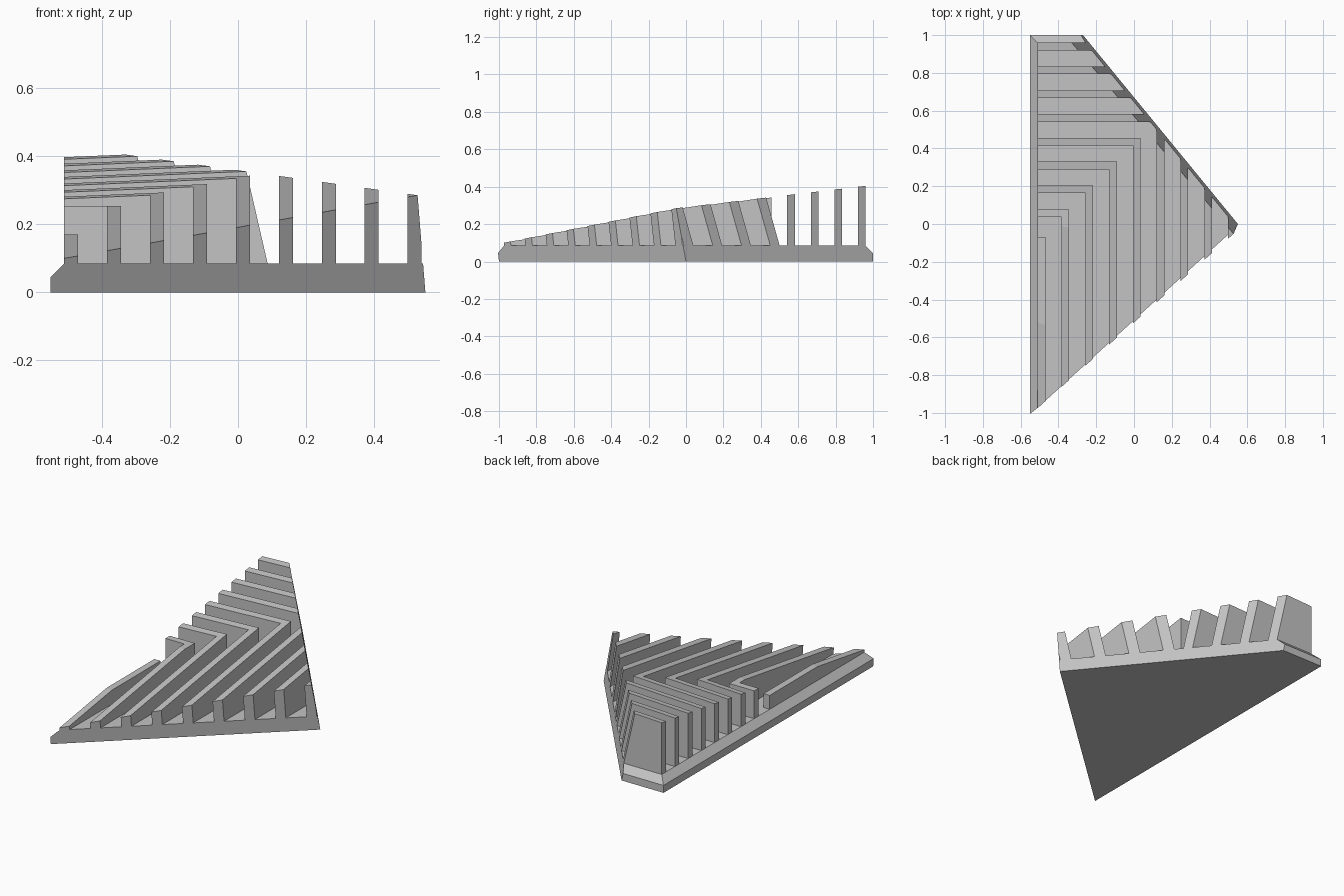
import bpy
import bmesh
from mathutils import Vector

cube = bpy.data.objects.get("Cube")
if cube:
    bpy.data.objects.remove(cube, do_unlink=True)

FLOOR = 0.085      # top of the base plate
LEFT = -0.51       # flush side of the fins
STEP = 0.126       # fin spacing
THICK = 0.041      # fin thickness

grey = bpy.data.materials.new("plain_grey")
grey.use_nodes = True
grey.diffuse_color = (0.55, 0.55, 0.55, 1)
grey.node_tree.nodes["Principled BSDF"].inputs["Base Color"].default_value = grey.diffuse_color

# Trimming planes: (point, outward normal)
FRONT = ((0.55, 0, 0), (1 / 1.1, -1, -0.11))
BACK = ((0.55, 0, 0), (1, 0.82, 0.23))
TOP = ((-0.51, -0.96, 0.102), (-0.042, -0.1535, 1))
SIDE_CHAMFER = ((LEFT, 0, FLOOR), (-1, 0, 1))
REAR_CHAMFER = ((0, 0.96, FLOOR), (0, 1, 1))


def add_prism(bm, quads, low, high):
    """Closed prism over plan quads that share edges."""
    verts, count = {}, {}

    def vert(p, z):
        key = (round(p[0], 4), round(p[1], 4), z)
        if key not in verts:
            verts[key] = bm.verts.new(key)
        return verts[key]

    for quad in quads:
        bm.faces.new([vert(p, high) for p in quad])
        bm.faces.new([vert(p, low) for p in reversed(quad)])
        for a, b in zip(quad, quad[1:] + quad[:1]):
            count.setdefault(frozenset((a, b)), []).append((a, b))
    for sides in count.values():
        if len(sides) == 1:
            a, b = sides[0]
            bm.faces.new([vert(a, low), vert(b, low), vert(b, high), vert(a, high)])


def trim(bm, plane):
    """Slice off everything outside the plane and close the cut."""
    point, normal = plane
    geom = bm.verts[:] + bm.edges[:] + bm.faces[:]
    bmesh.ops.bisect_plane(bm, geom=geom, dist=1e-5, plane_co=Vector(point),
                           plane_no=Vector(normal).normalized(), clear_outer=True)
    edges = [e for e in bm.edges if e.is_boundary]
    if edges:
        bmesh.ops.holes_fill(bm, edges=edges, sides=0)


def make_part(name, quads, low, high, planes):
    bm = bmesh.new()
    add_prism(bm, quads, low, high)
    for plane in planes:
        trim(bm, plane)
    bmesh.ops.recalc_face_normals(bm, faces=bm.faces[:])
    bmesh.ops.dissolve_limit(bm, angle_limit=0.01, verts=bm.verts[:], edges=bm.edges[:])
    mesh = bpy.data.meshes.new(name)
    bm.to_mesh(mesh)
    bm.free()
    mesh.materials.append(grey)
    obj = bpy.data.objects.new(name, mesh)
    bpy.context.collection.objects.link(obj)


# Base plate with two chamfered edges
plan = [(-0.55, -1.3), (0.9, -1.3), (0.9, 1), (-0.55, 1)]
make_part("base_plate", [plan], 0, FLOOR, [FRONT, BACK, SIDE_CHAMFER, REAR_CHAMFER])

# Nested angled fins, each one taller until the sloping top trims them
for k in range(9):
    xo = -0.469 + STEP * k
    yo = -0.048 + STEP * k if k else -0.07
    xi, yi = xo - THICK, yo - THICK
    if k:
        quads = [[(xi, -1.3), (xo, -1.3), (xo, yo), (xi, yi)],
                 [(LEFT, yi), (xi, yi), (xo, yo), (LEFT, yo)]]
    else:
        quads = [[(LEFT, -1.3), (xo, -1.3), (xo, yo), (LEFT, yo)]]
    make_part(f"fin_{k + 1}", quads, FLOOR, FLOOR + 0.084 * (k + 1), [FRONT, BACK, TOP])
